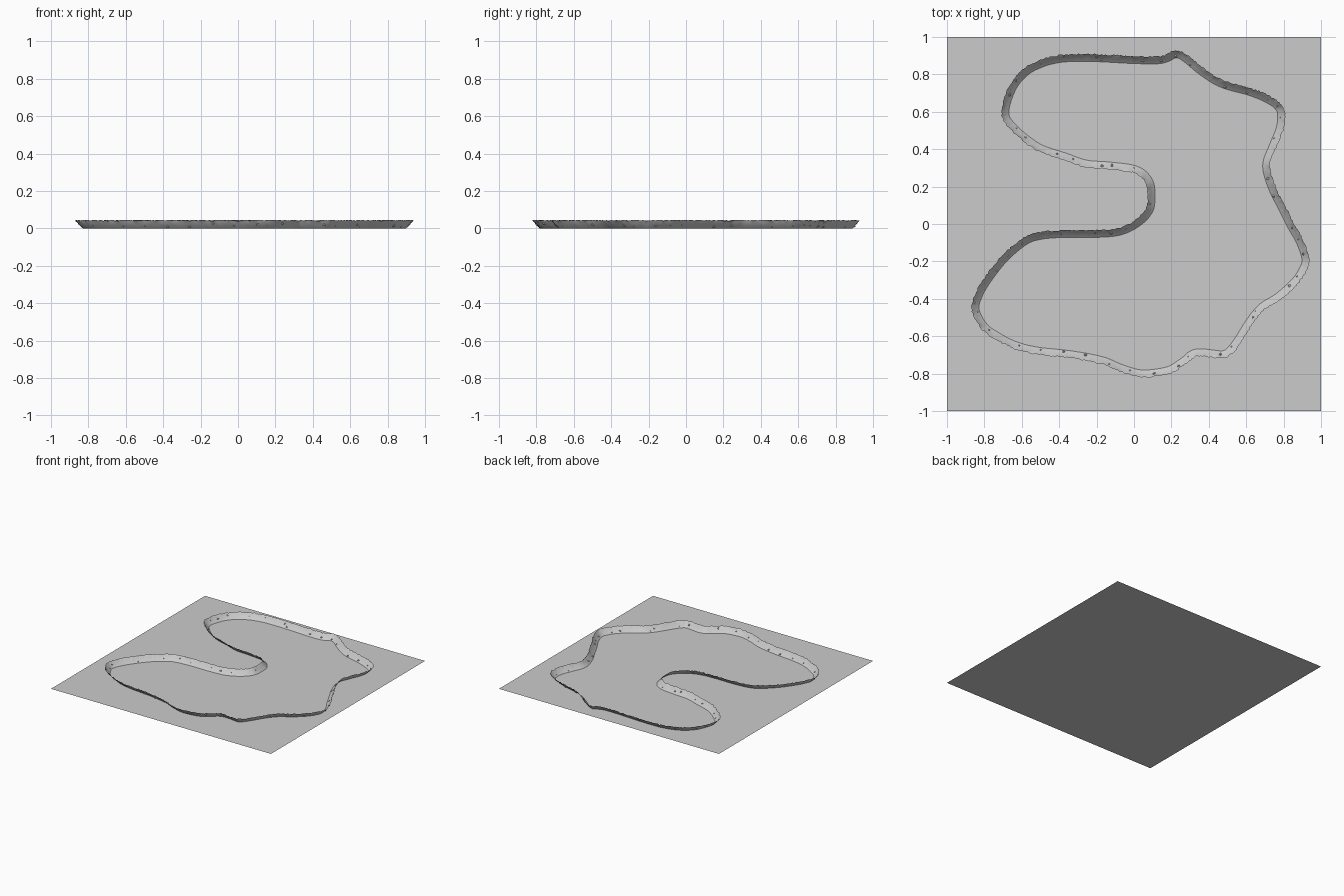
import bpy, bmesh, math, random
from mathutils import Vector, Matrix

random.seed(7)
if "Cube" in bpy.data.objects:
    bpy.data.objects.remove(bpy.data.objects["Cube"], do_unlink=True)

stone = bpy.data.materials.new("grey stone")
stone.use_nodes = True
GREY = (0.6, 0.6, 0.6, 1)
stone.diffuse_color = GREY
stone.node_tree.nodes["Principled BSDF"].inputs["Base Color"].default_value = GREY


def make_object(name, bm):
    mesh = bpy.data.meshes.new(name)
    bm.to_mesh(mesh)
    bm.free()
    obj = bpy.data.objects.new(name, mesh)
    bpy.context.collection.objects.link(obj)
    mesh.materials.append(stone)
    return obj


# Crest line of the winding bank, in hundredths, clockwise
CREST = [(-43, 90), (-35, 91), (-20, 91), (0, 90), (14, 90), (22, 93), (28, 91), (38, 83),
         (48, 77), (62, 73), (72, 69), (79, 64), (81, 58), (80, 50), (76, 40), (73, 31),
         (76, 20), (81, 10), (86, 0), (91, -9), (94, -19), (92, -26), (87, -33), (78, -41),
         (70, -46), (64, -53), (57, -64), (52, -70), (47, -72), (34, -71), (28, -75),
         (20, -80), (10, -82), (2, -82), (-8, -79), (-18, -75), (-34, -72), (-52, -70),
         (-64, -67), (-74, -62), (-82, -56), (-87, -46), (-85, -37), (-79, -27), (-70, -16),
         (-59, -7), (-50, -4), (-38, -3), (-22, -3), (-9, -2), (0, 2), (6, 8), (7, 15),
         (6, 22), (0, 27), (-14, 29), (-26, 30), (-38, 34), (-50, 38), (-58, 43), (-65, 49),
         (-70, 55), (-71, 61), (-69, 69), (-65, 77), (-58, 84), (-50, 88)]


def smooth_loop(points, step):
    """Closed spline through the points, sampled evenly."""
    pts = [Vector((x, y, 0)) / 100 for x, y in points]
    n, out = len(pts), []
    for i in range(n):
        a, b, c, d = (pts[(i + k) % n] for k in (-1, 0, 1, 2))
        count = max(2, round((c - b).length / step))
        for j in range(count):
            t = j / count
            out.append(0.5 * (2 * b + (c - a) * t + (2 * a - 5 * b + 4 * c - d) * t ** 2
                              + (3 * b - a - 3 * c + d) * t ** 3))
    return out


path = smooth_loop(CREST, 0.01)
N = len(path)
inward = []
for i in range(N):
    t = (path[(i + 4) % N] - path[i - 4]).normalized()
    inward.append(Vector((t.y, -t.x, 0)))

# Flat ground sheet
bm = bmesh.new()
bmesh.ops.create_grid(bm, x_segments=1, y_segments=1, size=1)
make_object("ground", bm)

# Bank: gentle slope at the foot, steep face above, ragged crest
PROFILE = [(0.042, 0.0, 0), (0.022, 0.018, 0.001), (0.012, 0.032, 0.002), (0.003, 0.043, 0.004)]
bm = bmesh.new()
rings = []
for offset, height, rough in PROFILE:
    ring = []
    for p, n in zip(path, inward):
        co = p + n * (offset + random.uniform(-rough, rough))
        co.z = height + random.uniform(-rough, rough) * 0.8
        ring.append(bm.verts.new(co))
    rings.append(ring)
for low, high in zip(rings, rings[1:]):
    for i in range(N):
        j = (i + 1) % N
        bm.faces.new((low[i], low[j], high[j], high[i])).smooth = True
bank = make_object("bank", bm)

# Loose stones scattered along the slope
bm = bmesh.new()
for k in range(56):
    i = int((k + random.random()) * N / 56) % N
    size = random.choice((0.004, 0.005, 0.006, 0.009))
    offset = random.uniform(0.014, 0.034)
    place = path[i] + inward[i] * offset
    place.z = max(0.004, 0.042 - offset)
    turn = Matrix.Rotation(random.uniform(0, math.tau), 4, "Z")
    squash = Matrix.Diagonal((1, random.uniform(0.7, 1), random.uniform(0.6, 0.9), 1))
    bmesh.ops.create_icosphere(bm, subdivisions=1, radius=size,
                               matrix=Matrix.Translation(place) @ turn @ squash)
make_object("loose_stones", bm)
